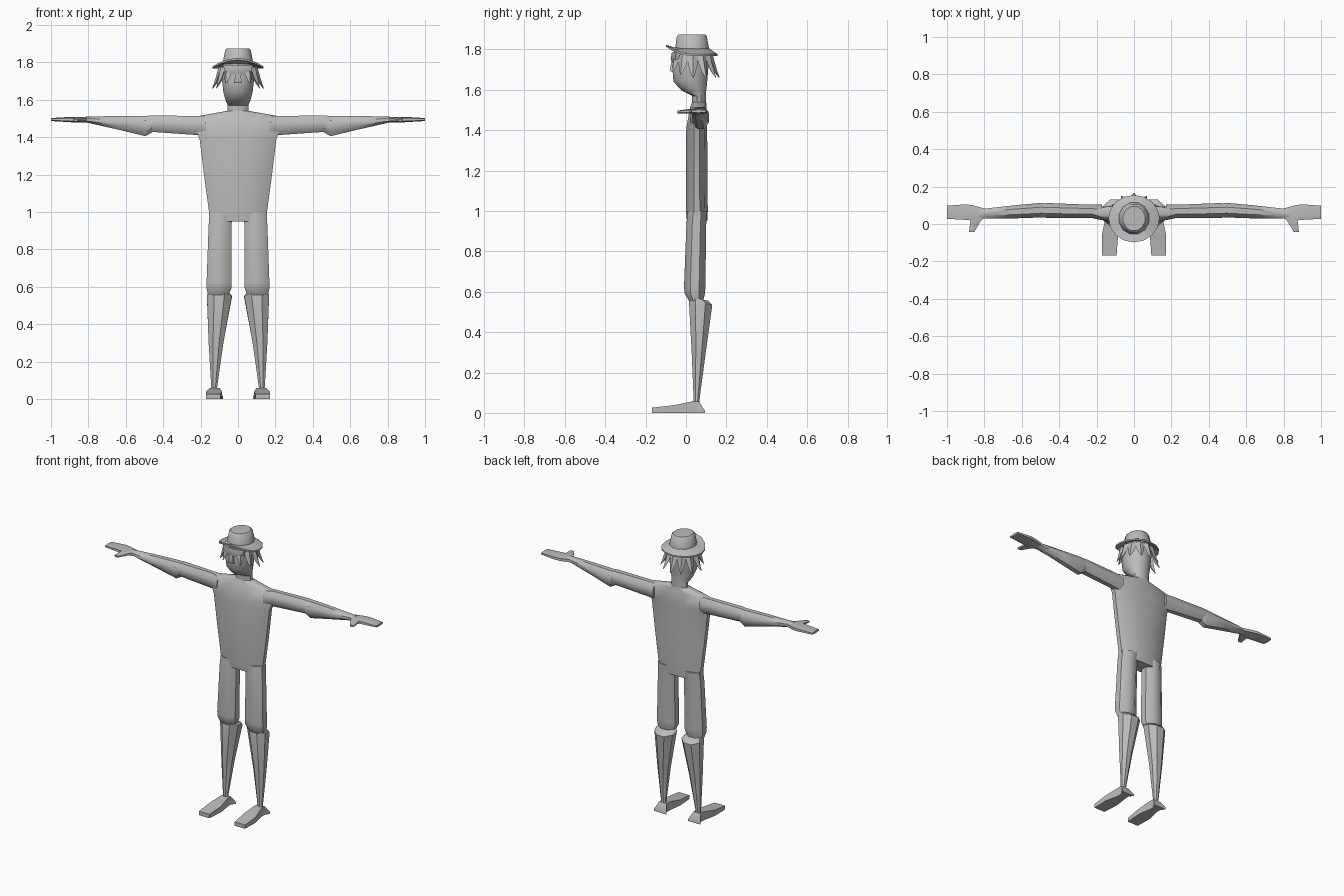
import bpy, bmesh, math
from mathutils import Vector

grey = bpy.data.materials.new("plain grey")
grey.diffuse_color = (0.5, 0.5, 0.5, 1)


def finish(name, bm, mirror=False, angle=40):
    bmesh.ops.recalc_face_normals(bm, faces=bm.faces)
    me = bpy.data.meshes.new(name)
    bm.to_mesh(me)
    bm.free()
    me.materials.append(grey)
    ob = bpy.data.objects.new(name, me)
    bpy.context.collection.objects.link(ob)
    if mirror:
        ob.modifiers.new("mirror", 'MIRROR')
    bpy.ops.object.select_all(action='DESELECT')
    ob.select_set(True)
    bpy.context.view_layer.objects.active = ob
    bpy.ops.object.shade_smooth_by_angle(angle=math.radians(angle))
    return ob


def skin(bm, rings):
    """Join rings of points into a closed tube."""
    vs = [[bm.verts.new(p) for p in r] for r in rings]
    n = len(vs[0])
    for a, b in zip(vs, vs[1:]):
        for i in range(n):
            bm.faces.new((a[i], a[(i + 1) % n], b[(i + 1) % n], b[i]))
    bm.faces.new(vs[0])
    bm.faces.new(vs[-1])


def loft(name, axis, sections, n=8, mirror=False, angle=40):
    """Sections: (position, a min, a max, b min, b max, optional tilt along b)."""
    bm = bmesh.new()
    rings = []
    for s in sections:
        t, a0, a1, b0, b1 = s[:5]
        tilt = s[5] if len(s) > 5 else 0
        k = 1 / math.cos(math.pi / n)
        ring = []
        for i in range(n):
            th = 2 * math.pi * (i + 0.5) / n
            ca = max(-1, min(1, k * math.cos(th)))
            cb = max(-1, min(1, k * math.sin(th)))
            a = (a0 + a1) / 2 + (a1 - a0) / 2 * ca
            b = (b0 + b1) / 2 + (b1 - b0) / 2 * cb
            p = t + tilt * (b - (b0 + b1) / 2)
            ring.append({'z': (a, b, p), 'x': (p, a, b), 'y': (a, p, b)}[axis])
        rings.append(ring)
    skin(bm, rings)
    return finish(name, bm, mirror, angle)


# Body
loft("torso", 'z', [
    (0.95, -.152, .152, .005, .105), (1.00, -.155, .155, 0, .108),
    (1.20, -.182, .182, 0, .106), (1.39, -.205, .205, 0, .105),
    (1.43, -.222, .222, .005, .105), (1.512, -.215, .215, .02, .102),
    (1.54, -.06, .06, .03, .10)], n=12)
loft("neck_and_head", 'z', [
    (1.50, -.055, .055, .03, .10), (1.57, -.055, .055, .03, .10),
    (1.595, -.066, .066, -.02, .10), (1.64, -.078, .078, -.062, .105),
    (1.70, -.085, .085, -.067, .11), (1.79, -.083, .083, -.06, .115)], n=12)
loft("nose", 'z', [
    (1.69, -.022, .022, -.076, -.05), (1.70, -.02, .02, -.08, -.05),
    (1.75, -.008, .008, -.07, -.05)], n=4)

# Arms
loft("upper_arm", 'x', [
    (.17, .02, .103, 1.405, 1.512), (.23, .033, .103, 1.412, 1.513),
    (.46, .032, .112, 1.428, 1.516), (.50, .038, .108, 1.435, 1.512)], mirror=True)
loft("forearm", 'x', [
    (.46, .035, .108, 1.425, 1.513), (.495, .035, .113, 1.405, 1.514),
    (.64, .03, .10, 1.44, 1.513), (.80, .03, .082, 1.476, 1.51),
    (.83, .03, .08, 1.482, 1.508)], mirror=True)
loft("hand", 'x', [
    (.79, .03, .08, 1.478, 1.508), (.86, .018, .10, 1.477, 1.508),
    (.90, .022, .105, 1.48, 1.508), (1.0, .028, .098, 1.486, 1.502)],
    n=6, mirror=True)
loft("thumb", 'y', [
    (.05, .79, .87, 1.483, 1.506), (.015, .82, .875, 1.482, 1.505),
    (-.043, .855, .882, 1.484, 1.497)], n=6, mirror=True)

# Legs
loft("thigh", 'z', [
    (1.00, .025, .152, .008, .104), (.93, .035, .157, .002, .10),
    (.62, .036, .168, -.01, .096), (.59, .036, .168, -.006, .094),
    (.555, .05, .16, .015, .085)], mirror=True)
loft("calf", 'z', [
    (.565, .05, .16, .018, .11, -.2), (.548, .033, .166, .014, .13, -.25),
    (.30, .078, .157, .028, .098), (.06, .112, .143, .038, .066),
    (.03, .108, .145, .036, .07)], mirror=True)
# Foot: sloping wedge from toe to heel
loft("foot", 'y', [
    (-.168, .093, .17, 0, .026), (-.06, .085, .172, 0, .038),
    (.035, .098, .152, 0, .058), (.065, .10, .152, 0, .056),
    (.093, .08, .172, 0, .012)], n=4, mirror=True)

# Hat crown
loft("hat_crown", 'z', [
    (1.78, -.083, .083, -.057, .118), (1.805, -.08, .08, -.054, .114),
    (1.866, -.068, .068, -.045, .103), (1.875, -.058, .058, -.036, .094)], n=12)

# Hat brim: drooping sides, turned up at the front
bm = bmesh.new()
N = 16
rings = [[], [], [], []]
for i in range(N):
    th = 2 * math.pi * i / N
    c, s = math.cos(th), math.sin(th)
    ox, oy = .137 * c, .03 + (.125 if s > 0 else .128) * s
    oz = 1.772 + .046 * max(0, -s) ** 2
    ix, iy, iz = .078 * c, .03 + .083 * s, 1.80
    rings[0].append((ix, iy, iz - .01))
    rings[1].append((ox, oy, oz - .005))
    rings[2].append((ox, oy, oz + .005))
    rings[3].append((ix, iy, iz + .006))
skin(bm, rings)
finish("hat_brim", bm)

# Hair: pointed locks flaring out below the brim
bm = bmesh.new()
for deg in range(-55, 236, 29):
    th = math.radians(deg)
    d = Vector((math.cos(th), math.sin(th), 0))
    side = Vector((-d.y, d.x, 0))
    front = max(0, -d.y)
    out = .045 * (1 - .6 * front)
    drop = .115 - .035 * front
    rings = []
    for r, f, w, h in ((0, 0, .027, .014), (.3, .4, .024, .013),
                       (.65, .75, .014, .009), (1.05, 1, .003, .002)):
        base = Vector((.09 * d.x, .028 + .09 * d.y, 1.775))
        p = base + d * out * r - Vector((0, 0, drop * f))
        rings.append([p + side * w, p + d * h, p - side * w, p - d * h])
    skin(bm, rings)
finish("hair_locks", bm)

# Fringe across the forehead
loft("fringe", 'z', [
    (1.785, -.078, .078, -.07, 0), (1.755, -.074, .074, -.076, 0),
    (1.735, -.06, .06, -.07, 0)], n=8)
